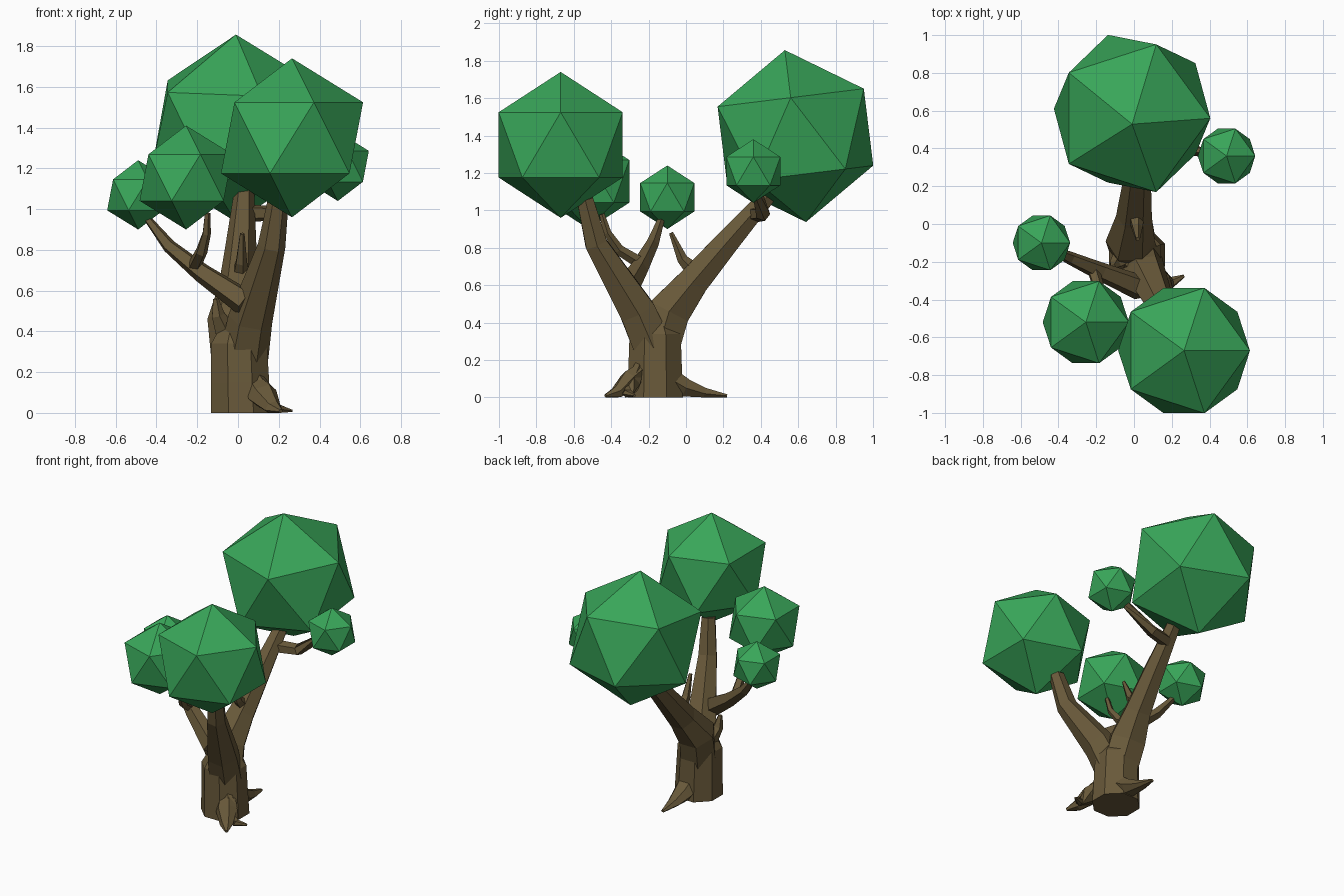
import bpy, bmesh
from math import radians, tau, cos, sin
from mathutils import Vector

if "Cube" in bpy.data.objects:
    bpy.data.objects.remove(bpy.data.objects["Cube"])


def material(name, color):
    m = bpy.data.materials.new(name)
    m.diffuse_color = color
    m.use_nodes = True
    m.node_tree.nodes["Principled BSDF"].inputs["Base Color"].default_value = m.diffuse_color
    return m


bark = material("bark", (0.14, 0.10, 0.042, 1))
leaf = material("leaf", (0.04, 0.38, 0.10, 1))


def tube(name, path, sides=6, turn=0.0, level=False, flat=1.0):
    """Faceted limb through (x, y, z, radius) points; level keeps rings horizontal."""
    bm = bmesh.new()
    pts = [Vector(p[:3]) for p in path]
    rings = []
    for i, p in enumerate(pts):
        t = Vector((0, 0, 1))
        if not level:
            a = (pts[i] - pts[i - 1]).normalized() if i else Vector()
            b = (pts[i + 1] - p).normalized() if i < len(pts) - 1 else Vector()
            t = (a + b).normalized()
        u = Vector((1, 0, 0)) if abs(t.x) < 0.8 else Vector((0, 1, 0))
        u = (u - t * u.dot(t)).normalized()
        v = t.cross(u)
        ring = []
        for k in range(sides):
            ang = tau * k / sides + turn
            co = p + path[i][3] * (u * cos(ang) + v * sin(ang) * flat)
            co.z = max(co.z, 0)
            ring.append(bm.verts.new(co))
        rings.append(ring)
    for r0, r1 in zip(rings, rings[1:]):
        for k in range(sides):
            j = (k + 1) % sides
            bm.faces.new((r0[k], r0[j], r1[j], r1[k]))
    bm.faces.new(rings[0][::-1])
    bm.faces.new(rings[-1])
    bmesh.ops.recalc_face_normals(bm, faces=bm.faces)
    me = bpy.data.meshes.new(name)
    bm.to_mesh(me)
    bm.free()
    ob = bpy.data.objects.new(name, me)
    bpy.context.collection.objects.link(ob)
    me.materials.append(bark)


def foliage(name, center, radius, tilt=0):
    bpy.ops.mesh.primitive_ico_sphere_add(subdivisions=1, radius=radius, location=center,
                                          rotation=(radians(tilt), 0, 0))
    ob = bpy.context.object
    ob.name = name
    ob.data.materials.append(leaf)


# Trunk
tube("trunk", [(0.015, -0.165, 0, 0.16), (0.01, -0.165, 0.15, 0.155),
               (0.005, -0.165, 0.34, 0.148), (0.0, -0.17, 0.46, 0.07)],
     sides=8, turn=tau / 16, level=True)

# Two main limbs
tube("front_limb", [(0.03, -0.18, 0.28, 0.12), (0.06, -0.26, 0.46, 0.11),
                    (0.165, -0.48, 0.82, 0.068), (0.2, -0.54, 1.06, 0.05)])
tube("back_limb", [(0.0, -0.15, 0.26, 0.13), (-0.02, -0.09, 0.46, 0.13),
                   (0.0, 0.04, 0.62, 0.095), (0.015, 0.22, 0.83, 0.075),
                   (0.03, 0.44, 1.08, 0.05)])

# Side branches
tube("left_branch", [(0.04, -0.34, 0.54, 0.07), (-0.18, -0.25, 0.69, 0.05),
                     (-0.34, -0.18, 0.82, 0.035), (-0.45, -0.13, 0.96, 0.018)], sides=5)
tube("left_fork", [(-0.22, -0.23, 0.71, 0.035), (-0.18, -0.36, 0.79, 0.03),
                   (-0.155, -0.42, 0.88, 0.022), (-0.15, -0.45, 0.98, 0.015)], sides=5)
tube("right_branch", [(0.03, 0.37, 0.98, 0.045), (0.19, 0.41, 0.98, 0.04),
                      (0.40, 0.37, 1.14, 0.025)], sides=5)
tube("twig", [(0.01, 0.06, 0.66, 0.05), (0.015, -0.02, 0.74, 0.03),
              (0.02, -0.08, 0.88, 0.012)], sides=5)
tube("knot", [(-0.06, -0.18, 0.40, 0.06), (-0.10, -0.22, 0.48, 0.035),
              (-0.11, -0.23, 0.56, 0.015)], sides=5)

# Roots
tube("front_root", [(0.07, -0.22, 0.16, 0.05), (0.12, -0.30, 0.09, 0.075),
                    (0.17, -0.37, 0.025, 0.045), (0.21, -0.43, 0.008, 0.012)], flat=0.8)
tube("side_root", [(0.09, -0.25, 0.17, 0.035), (0.14, -0.29, 0.07, 0.06),
                   (0.20, -0.31, 0.02, 0.03), (0.265, -0.275, 0.01, 0.008)], flat=0.8)
tube("back_root", [(0.03, -0.12, 0.12, 0.09), (0.03, -0.0, 0.05, 0.07),
                   (0.03, 0.10, 0.02, 0.045), (0.03, 0.22, 0.008, 0.012)], flat=0.8)

# Foliage clumps
foliage("back_foliage", (-0.01, 0.585, 1.397), 0.463, 7)
foliage("front_foliage", (0.265, -0.67, 1.35), 0.39)
foliage("left_foliage", (-0.49, -0.10, 1.07), 0.17)
foliage("left_front_foliage", (-0.255, -0.52, 1.155), 0.255)
foliage("right_foliage", (0.49, 0.36, 1.21), 0.17)
